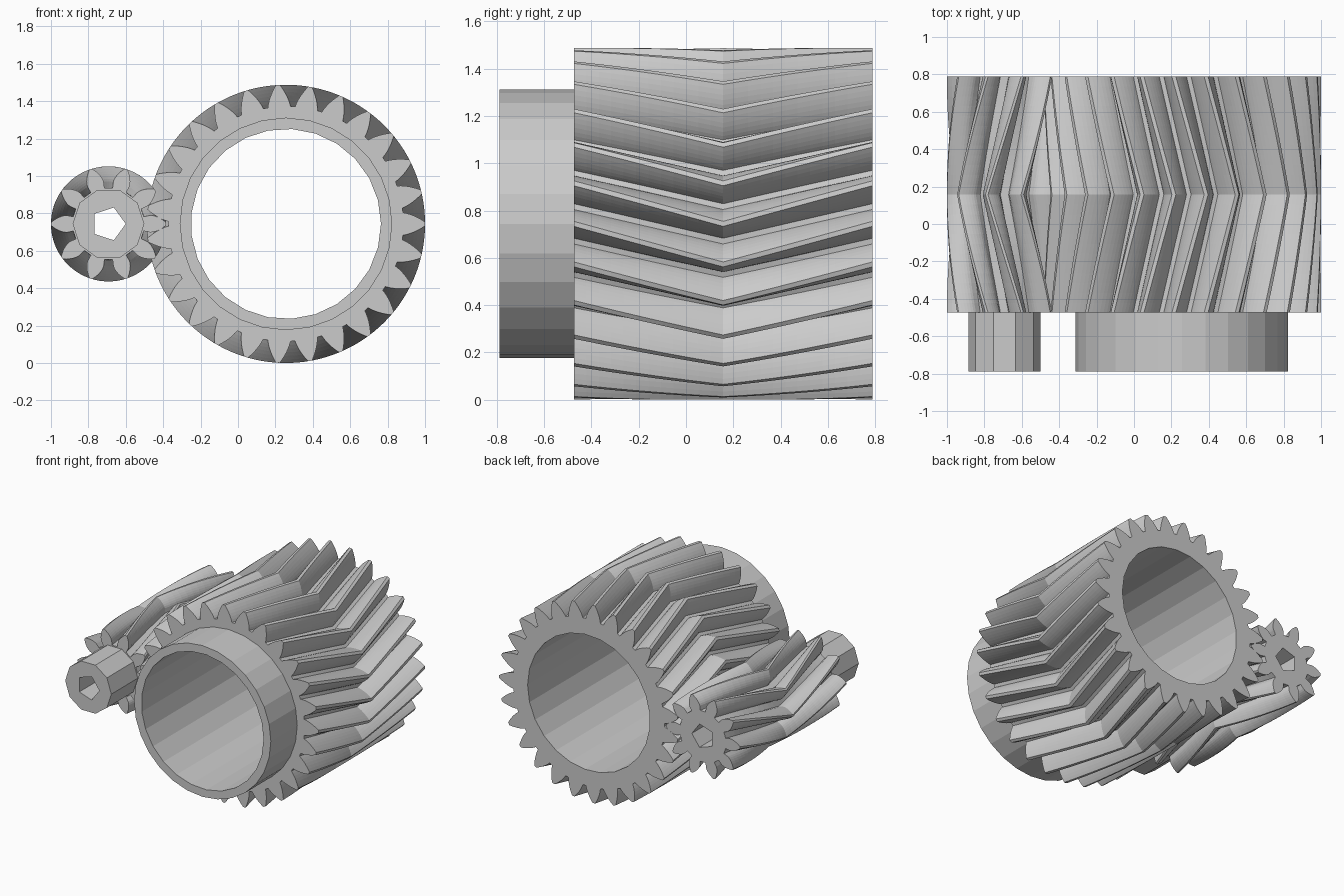
import bpy, bmesh
from math import pi, sin, cos, tan, acos, radians

if "Cube" in bpy.data.objects:
    bpy.data.objects.remove(bpy.data.objects["Cube"])

M = 2 / 39                      # gear module
PRESSURE = radians(28)
Y_HUB, Y_FRONT, Y_BACK = -0.788, -0.474, 0.788
SLICES = 12                     # twisted slices per herringbone half


def inv(a):
    return tan(a) - a


def tooth_profile(n):
    """Involute gear outline as (radius, angle) pairs."""
    pitch = M * n / 2
    base, root, tip = pitch * cos(PRESSURE), pitch - 1.25 * M, pitch + M
    start = max(base, root)
    flank = []
    for i in range(7):
        r = start + (tip - start) * i / 6
        flank.append((r, pi / (2 * n) + inv(PRESSURE) - inv(acos(min(1, base / r)))))
    if root < base:
        flank.insert(0, (root, flank[0][1]))
    pts = []
    for k in range(n):
        c = 2 * pi * k / n
        pts += [(r, c - h) for r, h in flank]
        pts += [(r, c + h) for r, h in reversed(flank)]
    return pts


def herringbone_gear(name, n, cx, twist, hub_r, hub_n, bore_r, bore_n):
    bm = bmesh.new()

    def ring(pts, y, turn=0.0):
        return [bm.verts.new((r * cos(a + turn), y, r * sin(a + turn))) for r, a in pts]

    def circle(r, sides, y):
        return ring([(r, 2 * pi * i / sides) for i in range(sides)], y)

    def bridge(a, b):
        for i in range(len(a)):
            j = (i + 1) % len(a)
            bm.faces.new((a[i], a[j], b[j], b[i]))

    def cap(outer, inner):
        edges = []
        for loop in (outer, inner):
            for i in range(len(loop)):
                pair = (loop[i], loop[(i + 1) % len(loop)])
                edges.append(bm.edges.get(pair) or bm.edges.new(pair))
        bmesh.ops.triangle_fill(bm, use_beauty=True, use_dissolve=False,
                                edges=edges, normal=(0, -1, 0))

    # chevron teeth
    prof = tooth_profile(n)
    rings = []
    for s in range(2 * SLICES + 1):
        t = s / (2 * SLICES)
        rings.append(ring(prof, Y_FRONT + (Y_BACK - Y_FRONT) * t,
                          twist * (1 - abs(2 * t - 1))))
    for a, b in zip(rings, rings[1:]):
        bridge(a, b)

    # hub collar and through bore
    hub_in, hub_out = circle(hub_r, hub_n, Y_FRONT), circle(hub_r, hub_n, Y_HUB)
    bore_front, bore_back = circle(bore_r, bore_n, Y_HUB), circle(bore_r, bore_n, Y_BACK)
    bridge(hub_in, hub_out)
    bridge(bore_front, bore_back)

    # end faces
    cap(rings[0], hub_in)
    cap(hub_out, bore_front)
    cap(rings[-1], bore_back)

    bmesh.ops.recalc_face_normals(bm, faces=bm.faces[:])
    mesh = bpy.data.meshes.new(name)
    bm.to_mesh(mesh)
    bm.free()
    ob = bpy.data.objects.new(name, mesh)
    ob.location = (cx, 0, 14.5 * M)
    bpy.context.collection.objects.link(ob)


# meshing pair: opposite twist of one tooth pitch
herringbone_gear("large_gear", 27, 1 - 14.5 * M, -2 * pi / 27, 0.568, 28, 0.508, 25)
herringbone_gear("small_gear", 10, -1 + 6 * M, 2 * pi / 10, 0.1915, 10, 0.092, 5)
